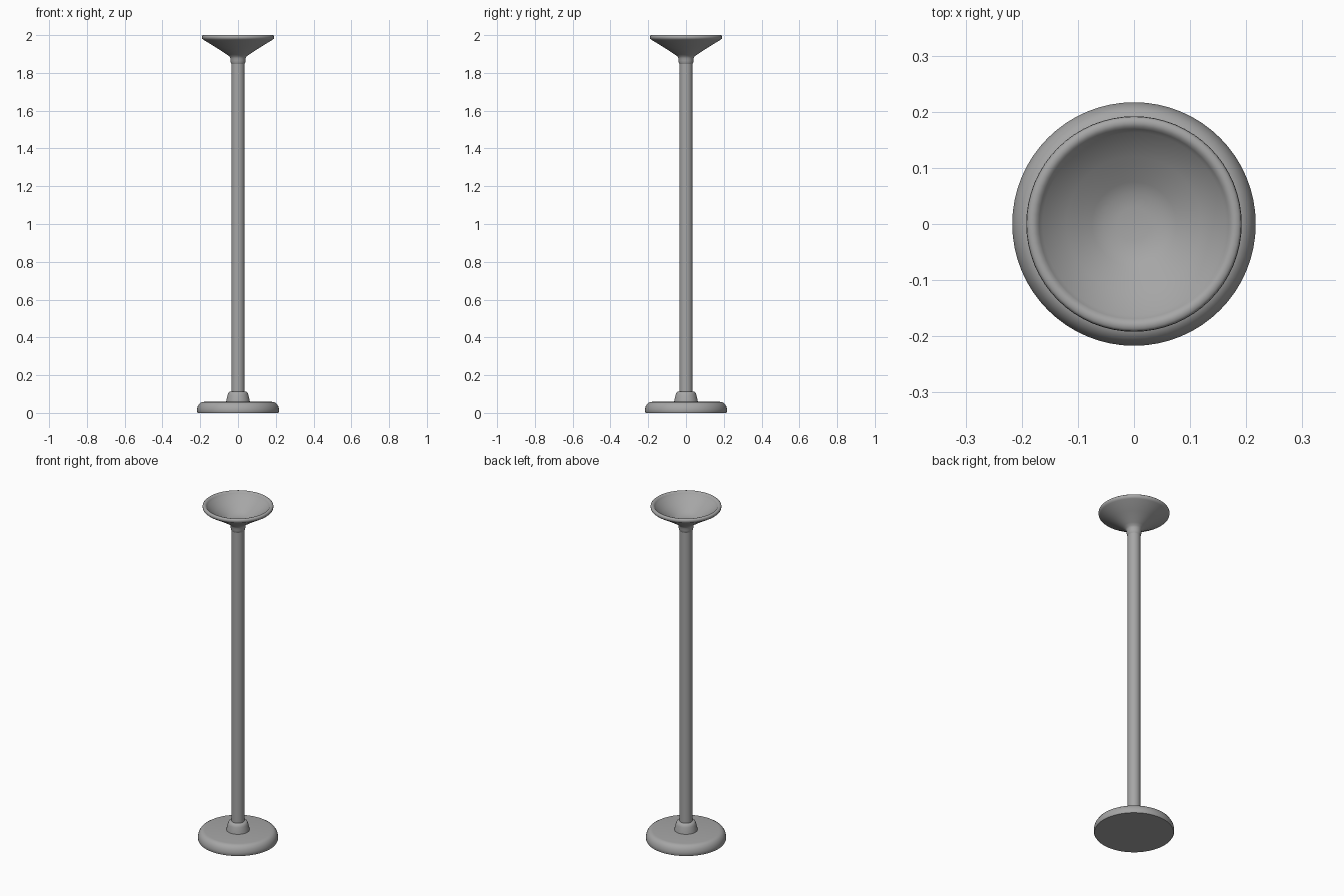
import bpy, math

if "Cube" in bpy.data.objects:
    bpy.data.objects.remove(bpy.data.objects["Cube"])

SIDES = 64

# Dark grey finish shared by every part
grey = bpy.data.materials.new("dark_grey")
grey.diffuse_color = (0.38, 0.38, 0.38, 1)
grey.use_nodes = True
grey.node_tree.nodes["Principled BSDF"].inputs["Base Color"].default_value = grey.diffuse_color

def lathe(name, profile, angle=50):
    """Revolve (radius, height) points around z; radius 0 closes to a pole."""
    verts, faces, rings = [], [], []
    for r, z in profile:
        start = len(verts)
        if r == 0:
            verts.append((0, 0, z))
            rings.append([start] * SIDES)
        else:
            for i in range(SIDES):
                a = 2 * math.pi * i / SIDES
                verts.append((r * math.cos(a), r * math.sin(a), z))
            rings.append(list(range(start, start + SIDES)))
    for lo, hi in zip(rings, rings[1:]):
        for i in range(SIDES):
            j = (i + 1) % SIDES
            faces.append(list(dict.fromkeys((lo[i], lo[j], hi[j], hi[i]))))
    mesh = bpy.data.meshes.new(name)
    mesh.from_pydata(verts, [], faces)
    mesh.materials.append(grey)
    obj = bpy.data.objects.new(name, mesh)
    bpy.context.collection.objects.link(obj)
    bpy.ops.object.select_all(action='DESELECT')
    obj.select_set(True)
    bpy.context.view_layer.objects.active = obj
    bpy.ops.object.shade_smooth_by_angle(angle=math.radians(angle))
    return obj

# Round weighted foot with a rolled upper edge
lathe("base", [(0, 0), (0.214, 0), (0.217, 0.006), (0.217, 0.02), (0.213, 0.036),
               (0.204, 0.05), (0.193, 0.057), (0.18, 0.059), (0, 0.059)])

# Tapered collar where the pole meets the foot
lathe("base_collar", [(0, 0.057), (0.063, 0.057), (0.061, 0.07), (0.055, 0.095),
                      (0.051, 0.106), (0.044, 0.112), (0.035, 0.113), (0, 0.113)])

# Long straight pole
lathe("pole", [(0, 0.06), (0.035, 0.06), (0.035, 1.87), (0, 1.87)])

# Sleeve and open uplighter bowl in one sweep: sleeve, outside wall, rounded rim,
# inside wall, floor
lathe("bowl_shade", [(0, 1.848), (0.035, 1.848), (0.038, 1.854), (0.040, 1.865),
                     (0.041, 1.878), (0.046, 1.888), (0.06, 1.898),
                     (0.12, 1.937), (0.183, 1.975), (0.190, 1.981), (0.192, 1.988),
                     (0.191, 1.995), (0.187, 1.999), (0.180, 2.0), (0.174, 1.998),
                     (0.169, 1.992), (0.163, 1.983), (0.12, 1.953), (0.075, 1.923),
                     (0.055, 1.913), (0.03, 1.909), (0, 1.908)])
